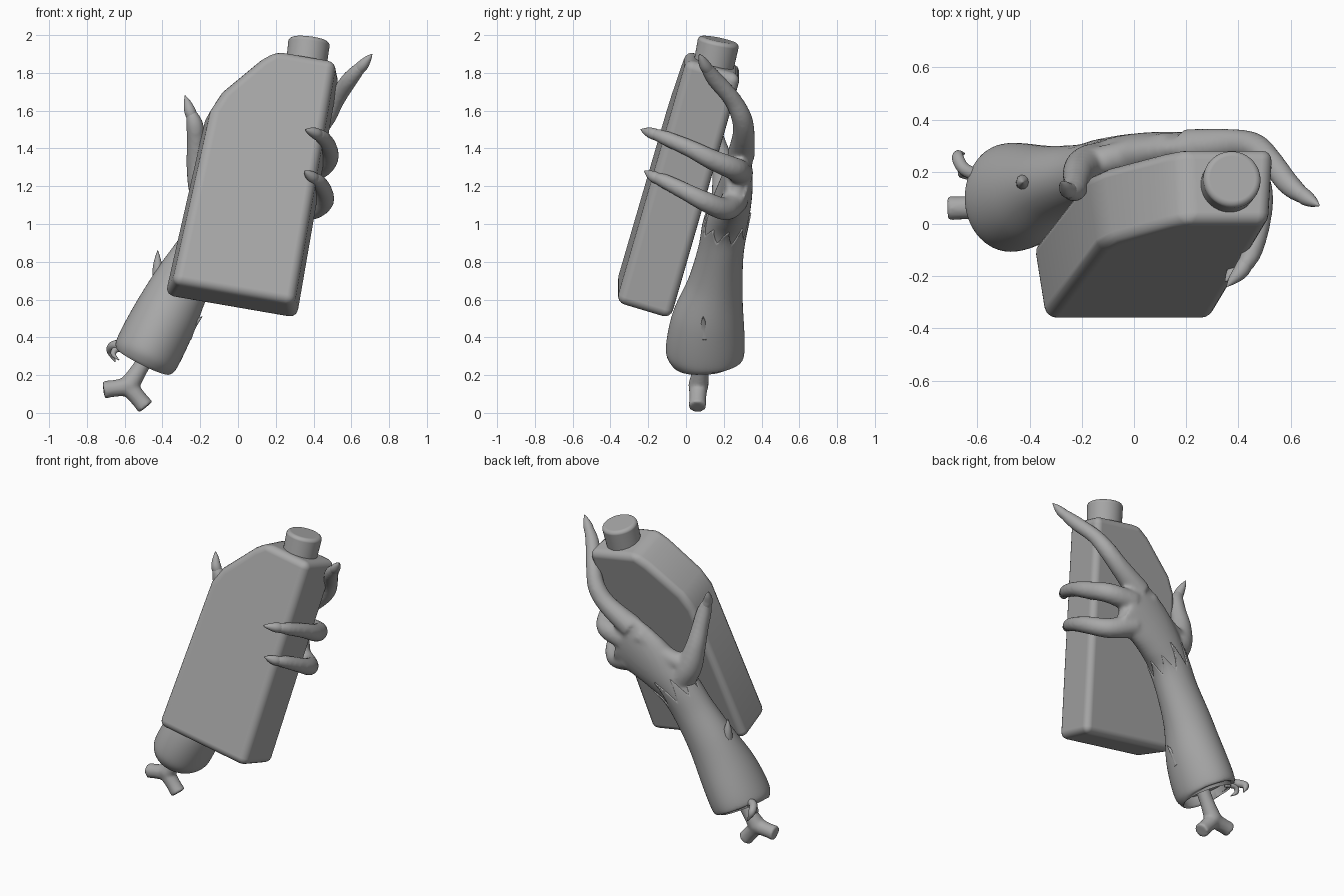
import bpy, bmesh, math, random
from mathutils import Vector, Matrix

random.seed(4)
if "Cube" in bpy.data.objects:
    bpy.data.objects.remove(bpy.data.objects["Cube"])

grey = bpy.data.materials.new("plain grey")
grey.use_nodes = True
grey.diffuse_color = (0.39, 0.39, 0.39, 1)
grey.node_tree.nodes["Principled BSDF"].inputs["Base Color"].default_value = grey.diffuse_color


def finish(name, bm):
    """Turn a bmesh into a smooth shaded object."""
    bmesh.ops.recalc_face_normals(bm, faces=bm.faces)
    for f in bm.faces:
        f.smooth = True
    mesh = bpy.data.meshes.new(name)
    bm.to_mesh(mesh)
    bm.free()
    mesh.materials.append(grey)
    obj = bpy.data.objects.new(name, mesh)
    bpy.context.scene.collection.objects.link(obj)
    return obj


def sharpen(obj, angle):
    bpy.ops.object.select_all(action='DESELECT')
    obj.select_set(True)
    bpy.context.view_layer.objects.active = obj
    bpy.ops.object.shade_smooth_by_angle(angle=math.radians(angle))


def round_edges(obj, width):
    bev = obj.modifiers.new("rounded edges", 'BEVEL')
    bev.width, bev.segments, bev.harden_normals = width, 4, True
    bev.limit_method, bev.angle_limit = 'ANGLE', math.radians(35)


def spline(path, t):
    """Smooth interpolation of (x, y, z, width, thickness) at t in 0..len-1."""
    i = min(int(t), len(path) - 2)
    f = t - i
    p = [path[max(0, min(len(path) - 1, i + k))] for k in (-1, 0, 1, 2)]
    return [0.5 * (2 * b + (c - a) * f + (2 * a - 5 * b + 4 * c - d) * f * f
                   + (3 * b - a - 3 * c + d) * f ** 3) for a, b, c, d in zip(*p)]


def tube(bm, path, segs=16, steps=6, limit=None, grow=0, cap_end=True):
    """Loft ellipses along a path; limit(angle) gives a ragged far edge."""
    path = [tuple(p) if len(p) == 5 else tuple(p) + (p[3],) for p in path]
    last = len(path) - 1
    count = last * steps

    def frame(t):
        c = spline(path, t)
        ahead = Vector(spline(path, min(t + 0.05, last))[:3])
        behind = Vector(spline(path, max(t - 0.05, 0))[:3])
        return Vector(c[:3]), (ahead - behind).normalized(), c[3] + grow, c[4] + grow

    rings, side = [], None
    for j in range(count + 1):
        c, tan, a, b = frame(j / steps)
        if side is None:
            side = tan.cross(Vector((0, 1, 0)))
        side = (side - tan * side.dot(tan)).normalized()
        ring = []
        for k in range(segs):
            ang = 2 * math.pi * k / segs
            s = side
            if limit:
                c, tan, a, b = frame(j / count * limit(ang))
                s = tan.cross(Vector((0, 1, 0))).normalized()
            up = s.cross(tan)
            ring.append(bm.verts.new(c + s * a * math.cos(ang) + up * b * math.sin(ang)))
        rings.append(ring)
    for r, q in zip(rings, rings[1:]):
        for k in range(segs):
            n = (k + 1) % segs
            bm.faces.new((r[k], r[n], q[n], q[k]))
    start = bm.faces.new(rings[0])
    if cap_end:
        bm.faces.new(rings[-1])
    return start


def fuse(obj, voxel, rounds):
    """Blend overlapping tubes into one organic skin."""
    m = obj.modifiers.new("fuse", 'REMESH')
    m.mode, m.voxel_size, m.use_smooth_shade = 'VOXEL', voxel, True
    s = obj.modifiers.new("soften", 'SMOOTH')
    s.factor, s.iterations = 0.5, rounds


# Bottle axes: across, up and through the slab
across = Vector((0.985, 0, -0.17)).normalized()
upward = Vector((0.165, 0.275, 0.95)).normalized()
through = upward.cross(across)
corner = Vector((-0.345, -0.37, 0.69))

# Bottle body: slab with a sloping shoulder, wider at the back
outline = [(0, 0), (0.65, 0), (0.65, 1.36), (0.33, 1.36), (0.26, 1.3), (0.09, 1.09), (0.045, 0.98)]
bm = bmesh.new()
front = [bm.verts.new(corner + across * a + upward * b) for a, b in outline]
back = [bm.verts.new(corner + across * (a + (a - 0.325) * 0.1) + upward * b + through * 0.3)
        for a, b in outline]
bm.faces.new(front)
bm.faces.new(back)
for k in range(len(outline)):
    n = (k + 1) % len(outline)
    bm.faces.new((front[k], front[n], back[n], back[k]))
round_edges(finish("bottle_body", bm), 0.045)

# Bottle cap
bm = bmesh.new()
lean = Vector((0.12, 0.2, 0.97)).normalized()
turn = lean.to_track_quat('Z', 'Y').to_matrix().to_4x4()
spot = corner + across * 0.497 + through * 0.15 + upward * 1.387
bmesh.ops.create_cone(bm, cap_ends=True, segments=40, radius1=0.106, radius2=0.111,
                      depth=0.2, matrix=Matrix.Translation(spot) @ turn)
round_edges(finish("bottle_cap", bm), 0.024)

# Shared path of forearm and palm: x, y, z, half width, half thickness
limb = [(-0.505, 0.10, 0.27, 0.145, 0.15), (-0.485, 0.10, 0.31, 0.17, 0.20),
        (-0.40, 0.115, 0.48, 0.168, 0.188), (-0.30, 0.155, 0.68, 0.147, 0.14),
        (-0.19, 0.185, 0.86, 0.13, 0.115), (-0.10, 0.21, 1.00, 0.13, 0.115),
        (0.00, 0.24, 1.10, 0.155, 0.105), (0.12, 0.265, 1.19, 0.18, 0.088),
        (0.27, 0.28, 1.27, 0.19, 0.065)]

# Forearm skin with a torn, flame-like edge over the wrist
teeth = 9
heights = [random.uniform(0.8, 1.9) for _ in range(teeth)]


def torn_edge(ang):
    pos = ang / (2 * math.pi) * teeth
    tooth = 1 - abs(2 * (pos % 1) - 1)
    reach = 1.0 if math.sin(ang) > -0.2 else 0.45
    return 4.7 + heights[int(pos) % teeth] * reach * tooth ** 1.4


bm = bmesh.new()
stump = tube(bm, limb, segs=72, steps=5, limit=torn_edge, grow=0.006, cap_end=False)
bmesh.ops.inset_region(bm, faces=[stump], thickness=0.03)
bmesh.ops.translate(bm, vec=(0.025, 0, 0.045), verts=stump.verts)
forearm = finish("forearm", bm)
sharpen(forearm, 50)
shell = forearm.modifiers.new("skin thickness", 'SOLIDIFY')
shell.thickness, shell.offset = 0.012, -1

# Hand: palm, thumb and three long fingers blended together
index = [(0.20, 0.29, 1.36, 0.075), (0.37, 0.305, 1.47, 0.06), (0.46, 0.295, 1.56, 0.055),
         (0.52, 0.245, 1.66, 0.047), (0.595, 0.15, 1.77, 0.044), (0.66, 0.10, 1.84, 0.03)]
middle = [(0.25, 0.29, 1.27, 0.07), (0.41, 0.26, 1.29, 0.062), (0.475, 0.14, 1.34, 0.055),
          (0.48, 0.02, 1.40, 0.047), (0.45, -0.11, 1.455, 0.04), (0.41, -0.18, 1.48, 0.028)]
ring_finger = [(0.22, 0.26, 1.13, 0.075), (0.37, 0.21, 1.08, 0.062), (0.45, 0.11, 1.115, 0.055),
               (0.455, 0.0, 1.17, 0.047), (0.425, -0.11, 1.225, 0.04), (0.39, -0.17, 1.25, 0.028)]
thumb = [(-0.08, 0.23, 1.03, 0.09), (-0.17, 0.22, 1.16, 0.085), (-0.21, 0.20, 1.30, 0.064),
         (-0.22, 0.16, 1.43, 0.052), (-0.23, 0.13, 1.53, 0.046), (-0.255, 0.13, 1.60, 0.026)]
bm = bmesh.new()
tube(bm, limb[4:] + [(0.31, 0.285, 1.28, 0.15, 0.03)], segs=32)
for digit in (index, middle, ring_finger, thumb):
    tube(bm, digit)
# web of skin between thumb and palm
tube(bm, [(-0.17, 0.23, 1.18, 0.06), (-0.03, 0.26, 1.22, 0.06), (0.14, 0.285, 1.33, 0.07)])
hand = finish("hand", bm)
fuse(hand, 0.012, 8)

# Pointed nails
tips = {"index": (index, (0.71, 0.07, 1.90)), "middle": (middle, (0.355, -0.24, 1.50)),
        "ring": (ring_finger, (0.35, -0.22, 1.28)), "thumb": (thumb, (-0.28, 0.16, 1.68))}
for name, (digit, tip) in tips.items():
    bm = bmesh.new()
    a, b = Vector(digit[-2][:3]), Vector(digit[-1][:3])
    root = a.lerp(b, 0.5)
    tube(bm, [(*root, 0.03), (*b, 0.03), (*b.lerp(Vector(tip), 0.55), 0.019), (*tip, 0.002)])
    finish(name + "_nail", bm)

# Bone with a forked, blunt end
fork = Vector((-0.58, 0.065, 0.14))
bm = bmesh.new()
tube(bm, [(-0.44, 0.09, 0.37, 0.05), (-0.51, 0.08, 0.25, 0.043), (*fork, 0.055)])
for stub in (Vector((-0.712, 0.06, 0.122)), Vector((-0.488, 0.06, 0.03))):
    tube(bm, [(*fork, 0.05), (*fork.lerp(stub, 0.6), 0.045), (*stub, 0.048)])
fuse(finish("bone", bm), 0.01, 5)

# Loose curled strands at the stump and small torn flaps on the skin
strands = [[(-0.58, 0.18, 0.35, 0.025), (-0.65, 0.21, 0.36, 0.025),
            (-0.675, 0.26, 0.33, 0.022), (-0.65, 0.27, 0.27, 0.003)],
           [(-0.58, 0.18, 0.34, 0.02), (-0.64, 0.20, 0.34, 0.018),
            (-0.66, 0.19, 0.31, 0.014), (-0.63, 0.17, 0.28, 0.002)],
           [(-0.28, 0.10, 0.41, 0.04), (-0.24, 0.095, 0.46, 0.02), (-0.19, 0.09, 0.51, 0.002)],
           [(-0.42, 0.16, 0.68, 0.035), (-0.425, 0.16, 0.78, 0.025), (-0.425, 0.16, 0.86, 0.002)]]
for n, strand in enumerate(strands):
    bm = bmesh.new()
    tube(bm, strand, segs=10)
    finish("torn_strand_%d" % (n + 1), bm)
